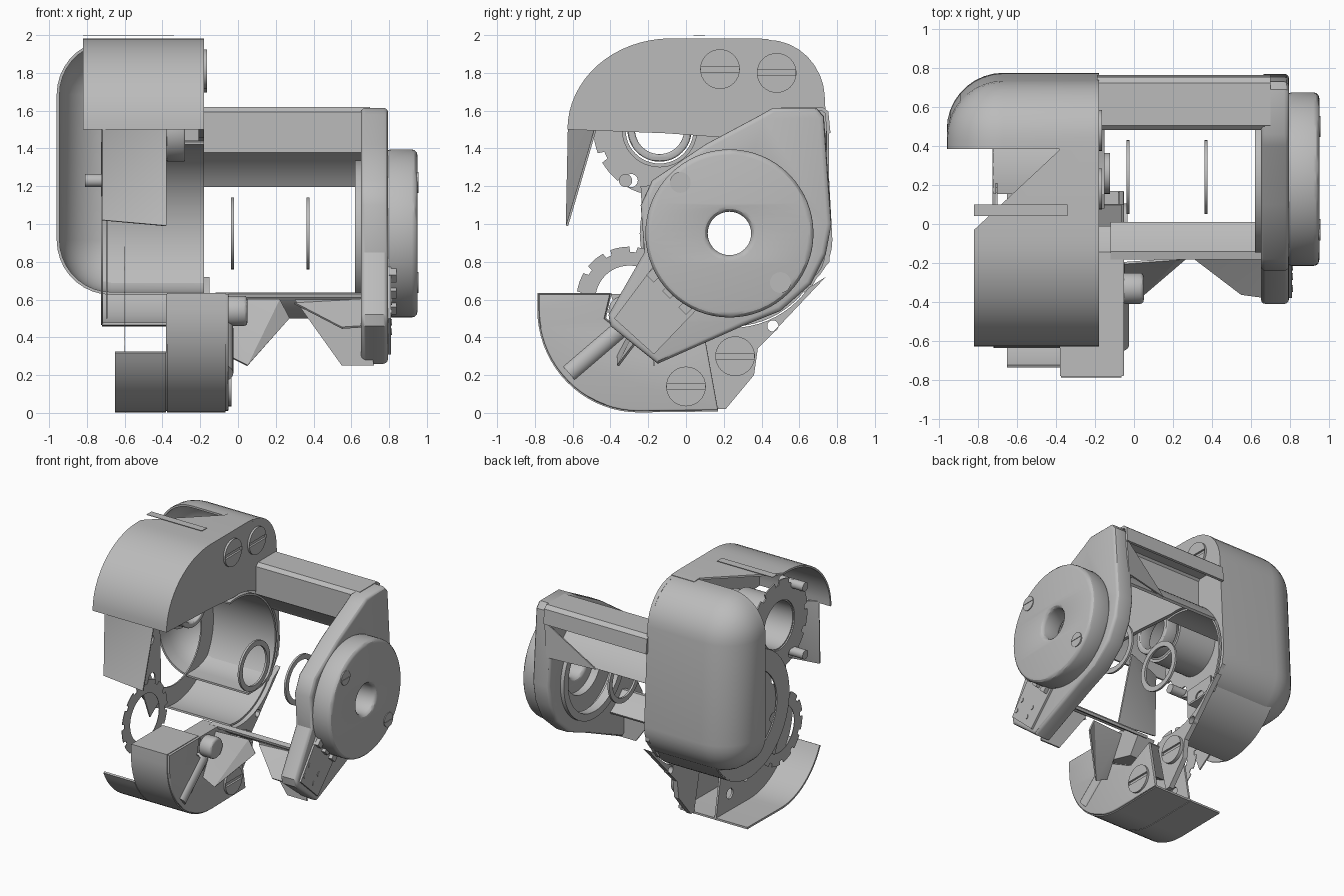
import bpy, bmesh
from math import cos, sin, radians
from mathutils import Matrix, Vector

old = bpy.data.objects.get("Cube")
if old:
    bpy.data.objects.remove(old)

GREY = (0.5, 0.5, 0.5, 1)
mat = bpy.data.materials.new("plain grey")
mat.use_nodes = True
mat.diffuse_color = GREY
mat.node_tree.nodes["Principled BSDF"].inputs["Base Color"].default_value = GREY
parts = []


def add(name, mesh):
    ob = bpy.data.objects.new(name, mesh)
    bpy.context.collection.objects.link(ob)
    mesh.materials.clear()
    mesh.materials.append(mat)
    parts.append(ob)
    return ob


def from_bm(name, bm):
    me = bpy.data.meshes.new(name)
    bm.to_mesh(me)
    bm.free()
    return add(name, me)


def arc(y, z, r, a0, a1, n=24, rz=None):
    """Points on an arc in the y-z plane, angles in degrees."""
    rz = rz or r
    steps = [radians(a0 + (a1 - a0) * i / n) for i in range(n + 1)]
    return [(y + r * cos(a), z + rz * sin(a)) for a in steps]


def circle(y, z, r, n=48):
    return arc(y, z, r, 0, 360, n)[:-1]


def gear(y, z, r, teeth=12):
    pts = []
    for i in range(teeth):
        a = 360 / teeth * i
        pts += arc(y, z, r, a, a + 21, 4) + arc(y, z, r * 0.9, a + 22, a + 29, 2)
    return pts


def plate(name, x0, x1, outline, holes=(), bevel=0):
    """Extrude a y-z outline with holes from x0 to x1, with rounded rims."""
    cu = bpy.data.curves.new(name, 'CURVE')
    cu.dimensions, cu.fill_mode = '2D', 'BOTH'
    cu.extrude, cu.bevel_depth, cu.offset = (x1 - x0) / 2 - bevel, bevel, -bevel
    cu.bevel_resolution = 2
    for loop in [outline, *holes]:
        sp = cu.splines.new('POLY')
        sp.points.add(len(loop) - 1)
        for p, (y, z) in zip(sp.points, loop):
            p.co = (y, z, 0, 1)
        sp.use_cyclic_u = True
    tmp = bpy.data.objects.new(name + " curve", cu)
    bpy.context.collection.objects.link(tmp)
    dg = bpy.context.evaluated_depsgraph_get()
    me = bpy.data.meshes.new_from_object(tmp.evaluated_get(dg))
    bpy.data.objects.remove(tmp)
    me.transform(Matrix(((0, 0, 1, (x0 + x1) / 2), (1, 0, 0, 0), (0, 1, 0, 0), (0, 0, 0, 1))))
    bm = bmesh.new()
    bm.from_mesh(me)
    bmesh.ops.remove_doubles(bm, verts=bm.verts, dist=1e-4)
    bmesh.ops.recalc_face_normals(bm, faces=bm.faces)
    return from_bm(name, bm)


def solid(ob, t, offset=0):
    m = ob.modifiers.new("thickness", 'SOLIDIFY')
    m.thickness, m.offset = t, offset
    return ob


def sheet(name, path, x0, x1, t=0.015):
    """Thin strip along a y-z path; x0 may be a function of y."""
    bm = bmesh.new()
    left = x0 if callable(x0) else (lambda y: x0)
    rows = [(bm.verts.new((left(y), y, z)), bm.verts.new((x1, y, z))) for y, z in path]
    for a, b in zip(rows, rows[1:]):
        bm.faces.new((a[0], a[1], b[1], b[0]))
    return solid(from_bm(name, bm), t)


def rod(name, p, q, r):
    p, q = Vector(p), Vector(q)
    rot = (q - p).to_track_quat('Z', 'Y').to_matrix().to_4x4()
    bm = bmesh.new()
    bmesh.ops.create_cone(bm, cap_ends=True, segments=20, radius1=r, radius2=r,
                          depth=(q - p).length, matrix=Matrix.Translation((p + q) / 2) @ rot)
    return from_bm(name, bm)


def screw(name, x, y, z, r, t=0.016):
    w, h = r * 0.96, r * 0.14
    slot = [(y - w, z - h), (y + w, z - h), (y + w, z + h), (y - w, z + h)]
    plate(name + "_base", x - 0.02, x + 0.001, circle(y, z, r, 32))
    plate(name + "_head", x, x + t, circle(y, z, r, 32), [slot])


def web(name, pts):
    bm = bmesh.new()
    bm.faces.new([bm.verts.new(p) for p in pts])
    bmesh.ops.triangulate(bm, faces=bm.faces)
    return solid(from_bm(name, bm), 0.012)


CY, CZ, R = 0.24, 0.95, 0.5     # main bore axis and radius

# Upper housing: curved hood, drop panel and side wall
hood = arc(-0.08, 1.5, 0.54, 180, 90, 16, 0.475)
sheet("hood_front", hood + [(-0.03, 1.975)], -0.82, -0.18)
sheet("hood_top", [(-0.03, 1.975), (0.38, 1.975), (0.44, 1.97)],
      lambda y: min(-0.38, -0.82 + (y + 0.03) * 1.07), -0.18)
web("hood_drop_panel", [(-0.72, -0.63, 1.02), (-0.38, -0.63, 0.99),
                        (-0.38, -0.48, 1.5), (-0.72, -0.62, 1.51)])
sheet("top_strip", [(0.04, 1.997), (0.10, 1.997)], -0.82, -0.34, 0.004)
corner = arc(0.43, 1.675, 0.3, 90, 0, 8)
plate("housing_side_wall", -0.21, -0.18,
      hood + corner + [(0.76, 1.2), (0.76, 0.8), (0.62, 0.64)]
      + arc(CY, CZ, R + 0.01, -38, 95) + [(-0.1, 1.48)])
screw("upper_screw_front", -0.18, 0.18, 1.82, 0.105)
screw("upper_screw_back", -0.18, 0.48, 1.80, 0.105)

# Rear cover: rounded box, open at the front and the inner side, leaning in at the top
bm = bmesh.new()
bmesh.ops.create_cube(bm, size=1, matrix=Matrix.Translation((-0.57, 0.58, 1.3))
                      @ Matrix.Diagonal((0.78, 0.39, 1.35, 1)))
edges = [e for e in bm.edges if all(v.co.y > 0.7 for v in e.verts)
         or all(v.co.x < -0.9 for v in e.verts)]
edges = [e for e in edges if not all(v.co.x > -0.3 for v in e.verts)
         and not all(v.co.y < 0.4 for v in e.verts)]
bmesh.ops.bevel(bm, geom=edges, offset=0.29, segments=9, profile=0.5, affect='EDGES')
cut = [f for f in bm.faces if f.normal.y < -0.9 or f.normal.x > 0.9]
bmesh.ops.delete(bm, geom=cut, context='FACES')
for v in bm.verts:
    if v.co.y > 0.45:
        v.co.y -= 0.06 * max(0, v.co.z - 1)
solid(from_bm("rear_cover", bm), 0.015, -1)

# Bore sleeve and its perforated end wall
sheet("bore_sleeve", arc(CY, CZ, R - 0.015, 100, -100, 40), -0.72, -0.18)
plate("bore_end_wall", -0.725, -0.715, circle(CY, CZ, R - 0.015), [circle(CY, CZ, 0.33)])

# Gear plates, boss and pins on the open side
plate("upper_gear", -0.71, -0.70, gear(-0.14, 1.5, 0.35),
      [circle(-0.14, 1.5, 0.19), circle(-0.29, 1.23, 0.035, 16)])
plate("lower_gear", -0.602, -0.598, gear(-0.3, 0.6, 0.28), [circle(-0.3, 0.6, 0.18)])
plate("gear_link", -0.70, -0.69, [(-0.24, 1.2), (0.02, 1.22), (0.04, 0.6), (-0.1, 0.5), (-0.22, 0.8)],
      [circle(-0.1, 1.1, 0.045, 20), circle(-0.08, 0.8, 0.04, 20)])
plate("gear_boss", -0.38, -0.28, circle(-0.14, 1.5, 0.17), [circle(-0.14, 1.5, 0.13)], 0.01)
plate("gear_sleeve", -0.70, -0.38, circle(-0.14, 1.5, 0.2), [circle(-0.14, 1.5, 0.18)])
for name, z in (("upper_pin", 1.76), ("lower_pin", 1.23)):
    rod(name, (-0.81, -0.32, z), (-0.6, -0.32, z), 0.035)

# Lower housing: hollow, open at the back, with a curved front skirt
belly = arc(-0.25, 0.55, 0.53, 180, 270, 18, 0.54)
lid = [(0.1, 0.4), (-0.1, 0.3), (-0.33, 0.42), (-0.43, 0.5), (-0.4, 0.63), (-0.78, 0.63)]
side = lid + belly + [(0.17, 0.015)]
plate("housing_inner_side", -0.08, -0.05, side, bevel=0.008)
plate("housing_outer_side", -0.38, -0.365, side, [circle(0, 0.15, 0.04, 20), circle(-0.2, 0.2, 0.03, 20)])
sheet("housing_shell", side, -0.375, -0.065)
sheet("lower_skirt", [p for p in belly if p[1] < 0.36] + [(0.17, 0.015)], -0.65, -0.38)
rod("housing_ridge", (-0.08, -0.62, 0.21), (-0.08, -0.34, 0.45), 0.055)
plate("housing_neck", -0.2, -0.05, [(-0.4, 0.63)] + arc(CY, CZ, R, 220, 240, 6)
      + [(-0.1, 0.38), (-0.33, 0.44)])
plate("neck_boss", -0.06, 0.05, circle(-0.33, 0.54, 0.08, 32), bevel=0.02)
plate("rear_web", -0.19, -0.15,
      [(0.08, 0.42), (0.17, 0.02), (0.21, 0.02), (0.36, 0.2), (0.38, 0.34), (0.74, 0.72)]
      + arc(CY, CZ, R, -35, -100, 12), [circle(0.46, 0.46, 0.03, 16)])
screw("lower_screw_front", -0.05, 0, 0.14, 0.105)
screw("lower_screw_back", -0.14, 0.26, 0.3, 0.105)

# Cross beam over the bore
sheet("cross_beam", arc(CY, CZ, R, 30, 60, 8)
      + [(0.49, 1.59), (0.51, 1.61), (0.72, 1.61), (0.745, 1.59), (0.755, 1.48)], -0.19, 0.7, 0.02)
web("beam_gusset", [(0.7, 0.75, 1.5), (0.68, 0.75, 1.22), (0.3, 0.68, 1.2)])

# Lower bridge and gussets
sheet("lower_bridge", arc(CY, CZ, R, 242, 220, 6) + [(-0.18, 0.62)], -0.12, 0.65, 0.02)
web("left_gusset", [(0.27, -0.17, 0.5), (0.05, -0.36, 0.25), (-0.05, -0.36, 0.3),
                    (-0.05, -0.2, 0.6), (0.22, -0.18, 0.6)])
web("right_gusset", [(0.3, -0.17, 0.6), (0.4, -0.17, 0.5), (0.55, -0.17, 0.25),
                     (0.72, -0.17, 0.25), (0.66, -0.17, 0.6)])
web("right_gusset_wing", [(0.3, -0.17, 0.58), (0.55, -0.36, 0.45), (0.7, -0.38, 0.46),
                          (0.66, -0.17, 0.6)])

# Side arm with hub
arm = [(0.4, 1.58), (0.46, 1.615), (0.69, 1.615), (0.73, 1.57), (0.77, 1.0), (0.74, 0.84),
       (0.66, 0.68), (0.5, 0.54), (0.3, 0.46), (-0.15, 0.26), (-0.4, 0.46), (-0.41, 0.52),
       (-0.22, 0.85), (-0.24, 1.1), (-0.18, 1.23), (0.1, 1.42)]
plate("side_arm", 0.65, 0.795, arm, [circle(CY, CZ, 0.36)], 0.025)
plate("arm_inner_collar", 0.62, 0.69, circle(CY, CZ, 0.385), [circle(CY, CZ, 0.33)])
plate("arm_hub_ring", 0.72, 0.78, circle(CY, CZ, 0.36), [circle(CY, CZ, 0.22)])
plate("hub_disc", 0.78, 0.95, circle(0.23, CZ, 0.445, 64), [circle(0.23, CZ, 0.115)], 0.03)
screw("disc_screw_upper", 0.951, -0.03, 1.22, 0.055, 0.005)
screw("disc_screw_lower", 0.951, 0.5, 0.69, 0.055, 0.005)

# Terminal block on the arm toe
plate("terminal_block", 0.785, 0.81, [(-0.38, 0.5), (-0.17, 0.31), (0.06, 0.55), (-0.17, 0.78)])
for i, (y, z) in enumerate([(-0.33, 0.53), (-0.27, 0.59), (-0.22, 0.43), (-0.16, 0.48)]):
    rod(f"terminal_pin_{i}", (0.79, y, z), (0.815, y, z), 0.018)
for i in range(3):
    y, z = -0.17 + 0.085 * i, 0.73 - 0.085 * i
    plate(f"terminal_lug_{i}", 0.8, 0.84,
          [(y - 0.04, z), (y, z - 0.04), (y + 0.04, z), (y, z + 0.04)])

# Free washers along the bore axis
for name, x in (("left_washer", -0.03), ("right_washer", 0.37)):
    plate(name, x - 0.008, x + 0.008, circle(CY, CZ, 0.19), [circle(CY, CZ, 0.15)])

# Apply thickness, smooth curved faces, keep edges sharp
bpy.ops.object.select_all(action='DESELECT')
for ob in parts:
    ob.select_set(True)
bpy.context.view_layer.objects.active = parts[0]
bpy.ops.object.convert(target='MESH')
bpy.ops.object.shade_smooth_by_angle(angle=radians(30))
